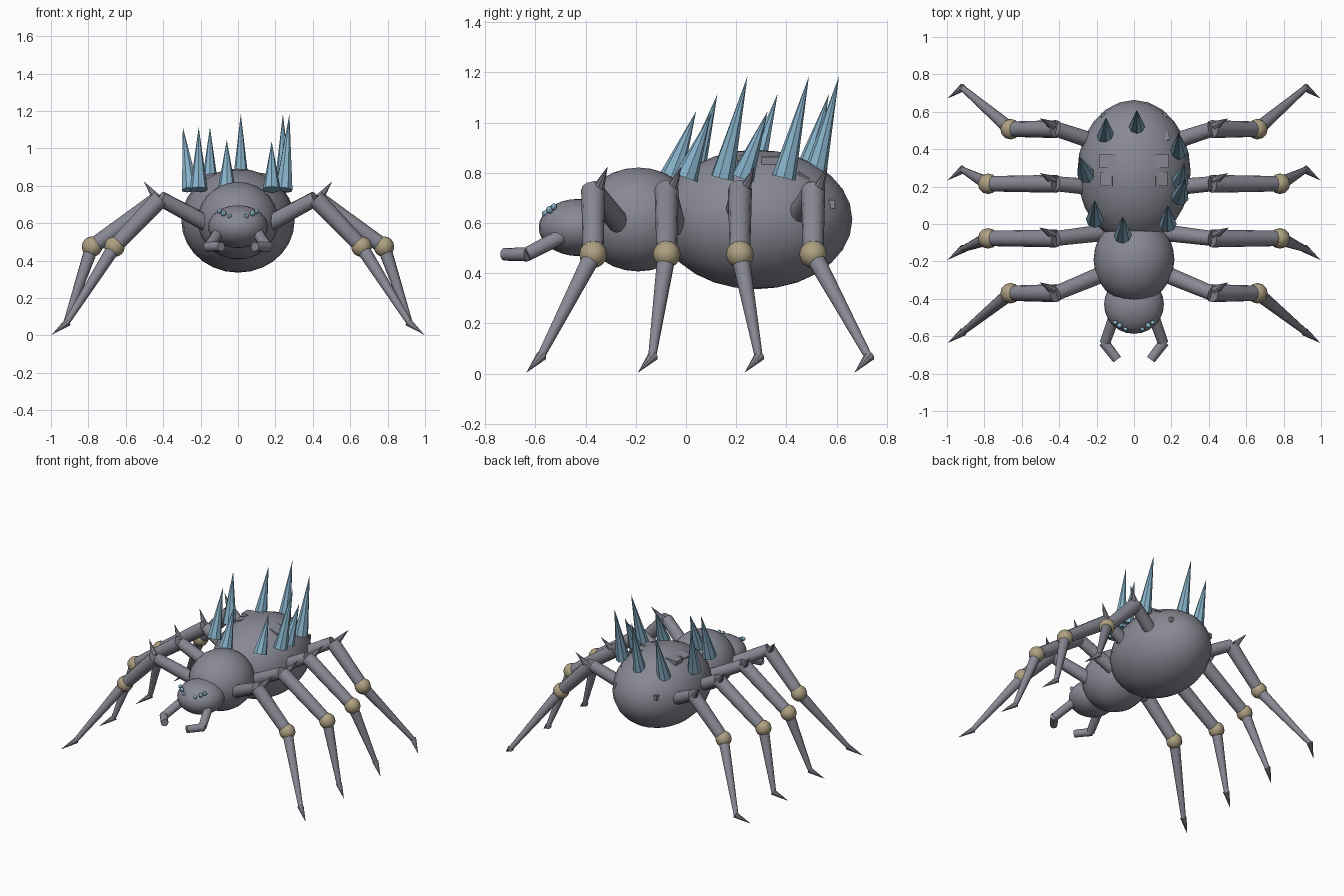
import bpy, math
from mathutils import Vector

if "Cube" in bpy.data.objects:
    bpy.data.objects.remove(bpy.data.objects["Cube"])


def material(name, rgb):
    m = bpy.data.materials.new(name)
    m.diffuse_color = (*rgb, 1)
    m.use_nodes = True
    m.node_tree.nodes["Principled BSDF"].inputs["Base Color"].default_value = m.diffuse_color
    return m


GREY = material("shell_grey", (0.25, 0.25, 0.30))
TAN = material("joint_tan", (0.42, 0.35, 0.22))
BLUE = material("spike_blue", (0.24, 0.44, 0.58))


def finish(name, mat, smooth=True):
    ob = bpy.context.object
    ob.name = name
    ob.data.materials.append(mat)
    if smooth:
        bpy.ops.object.shade_smooth_by_angle(angle=math.radians(40))
    return ob


def ball(name, loc, radii, mat, seg=24, rings=14):
    bpy.ops.mesh.primitive_uv_sphere_add(segments=seg, ring_count=rings, location=loc)
    bpy.context.object.scale = radii
    bpy.ops.object.transform_apply(location=False, rotation=False, scale=True)
    return finish(name, mat)


def limb(name, a, b, r1, r2, mat, sides=12, smooth=True):
    a, b = Vector(a), Vector(b)
    d = b - a
    bpy.ops.mesh.primitive_cone_add(vertices=sides, radius1=r1, radius2=r2,
                                    depth=d.length, location=(a + b) / 2,
                                    rotation=d.to_track_quat('Z', 'Y').to_euler())
    return finish(name, mat, smooth)


def plate(name, loc, size, tilt):
    bpy.ops.mesh.primitive_cube_add(size=1, location=loc, rotation=tilt)
    bpy.context.object.scale = size
    return finish(name, GREY, False)


# Body
ABD, ABD_R = Vector((0, 0.278, 0.614)), (0.303, 0.385, 0.278)
ball("abdomen", ABD, ABD_R, GREY)
ball("thorax", (0, -0.19, 0.614), (0.216, 0.232, 0.207), GREY)
ball("head", (0, -0.43, 0.582), (0.16, 0.157, 0.114), GREY)

# Legs: hip y, knee x, knee y, ankle y
LEGS = [(-0.26, 0.66, -0.37, -0.58), (-0.045, 0.78, -0.077, -0.135),
        (0.19, 0.78, 0.215, 0.29), (0.42, 0.66, 0.507, 0.728)]

for side, s in (("left", -1), ("right", 1)):
    for i, (hy, kx, ky, ay) in enumerate(LEGS, 1):
        tag = f"{side}_{i}"
        elbow = (s * 0.415, ky, 0.732)
        knee = (s * kx, ky, 0.475)
        ankle = (s * 0.918, ay, 0.066)
        limb("hip_" + tag, (s * 0.15, hy, 0.59), elbow, 0.045, 0.04, GREY)
        limb("thigh_" + tag, elbow, knee, 0.048, 0.041, GREY)
        ball("knee_" + tag, knee, (0.055,) * 3, TAN, 12, 8)
        limb("shin_" + tag, knee, ankle, 0.037, 0.016, GREY)
        limb("claw_" + tag, (s * 0.912, ay + 0.004, 0.07), (s * 0.997, ay - 0.057, 0.003),
             0.022, 0, GREY, 8)
        limb("elbow_thorn_" + tag, (s * 0.435, ky + 0.02, 0.735), (s * 0.505, ky + 0.058, 0.825),
             0.025, 0, GREY, 8)

    # Feelers beside the mouth
    limb("feeler_base_" + side, (s * 0.10, -0.48, 0.555), (s * 0.155, -0.635, 0.475),
         0.031, 0.028, GREY)
    limb("feeler_tip_" + side, (s * 0.162, -0.63, 0.475), (s * 0.09, -0.725, 0.475),
         0.028, 0.025, GREY)

    # Eyes
    for i, (x, y, z, r) in enumerate([(0.10, -0.527, 0.665, 0.013),
                                      (0.077, -0.543, 0.653, 0.015),
                                      (0.045, -0.562, 0.638, 0.012)], 1):
        ball(f"eye_{side}_{i}", (s * x, y, z), (r,) * 3, BLUE, 8, 6)

    # Small raised blocks on the abdomen
    plate("block_upper_" + side, (s * 0.138, 0.338, 0.852), (0.09, 0.075, 0.03), (0, s * 0.1, 0))
    plate("block_front_" + side, (s * 0.143, 0.24, 0.845), (0.065, 0.075, 0.03), (0, s * 0.3, 0))
    plate("block_mid_" + side, (s * 0.155, 0.465, 0.785), (0.06, 0.05, 0.03), (-0.5, s * 0.3, 0))
    plate("block_rear_" + side, (s * 0.165, 0.582, 0.675), (0.025, 0.025, 0.035), (0, 0, 0))

# Tall back spikes, given by their tips
TIPS = [(-0.295, 0.365, 1.115), (-0.21, 0.125, 1.113), (-0.15, 0.57, 1.115),
        (-0.06, 0.04, 1.045), (0.015, 0.61, 1.185), (0.18, 0.10, 1.037),
        (0.24, 0.49, 1.185), (0.275, 0.245, 1.185), (0.27, 0.325, 1.045)]
for i, (x, y, z) in enumerate(TIPS, 1):
    base_x = max(-0.255, min(0.245, x))
    limb(f"back_spike_{i}", (base_x, y - 0.1, 0.78), (x, y, z), 0.048, 0, BLUE, 8, False)
